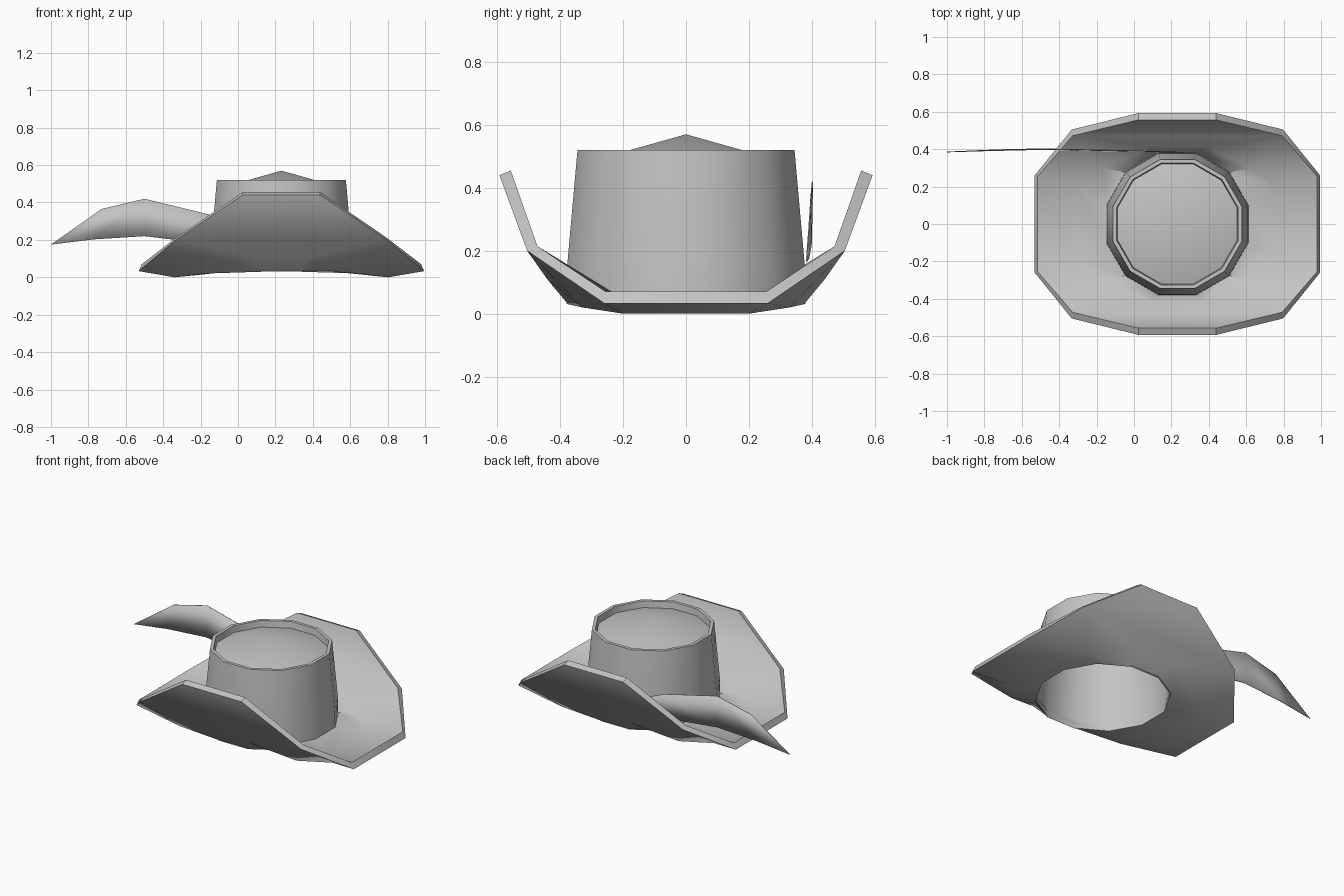
import bpy, bmesh, math

if "Cube" in bpy.data.objects:
    bpy.data.objects.remove(bpy.data.objects["Cube"])

CX = 0.232  # hat centre along x

felt = bpy.data.materials.new("grey_felt")
felt.diffuse_color = (0.55, 0.55, 0.55, 1)
felt.use_nodes = True
felt.node_tree.nodes["Principled BSDF"].inputs["Base Color"].default_value = felt.diffuse_color


def make(name, bm, angle=35, fix_normals=True):
    if fix_normals:
        bmesh.ops.recalc_face_normals(bm, faces=bm.faces)
    me = bpy.data.meshes.new(name)
    bm.to_mesh(me)
    bm.free()
    me.materials.append(felt)
    ob = bpy.data.objects.new(name, me)
    bpy.context.collection.objects.link(ob)
    bpy.ops.object.select_all(action='DESELECT')
    ob.select_set(True)
    bpy.context.view_layer.objects.active = ob
    bpy.ops.object.shade_smooth_by_angle(angle=math.radians(angle))
    return ob


def ring(bm, a, b, c):
    """Mirror three quadrant points into a 12 point ring (counter-clockwise)."""
    out = []
    for sx, sy, pts in ((1, 1, (c, b, a)), (-1, 1, (a, b, c)),
                        (-1, -1, (c, b, a)), (1, -1, (a, b, c))):
        out += [bm.verts.new((CX + sx * x, sy * y, z)) for x, y, z in pts]
    return out


def bridge(bm, r1, r2):
    n = len(r1)
    for i in range(n):
        j = (i + 1) % n
        bm.faces.new((r1[i], r1[j], r2[j], r2[i]))


def brim_skin(bm, outer, mid, hole):
    """One skin of the brim: folded side flaps, ends and the slope to the crown."""
    o, m, h = ring(bm, *outer), ring(bm, *mid), ring(bm, *hole)
    for k in (0, 6):
        i = [(k + n) % 12 for n in range(12)]
        # upturned flap and the slope under its fold line
        bm.faces.new((o[i[1]], o[i[2]], o[i[3]], o[i[4]]))
        bm.faces.new((o[i[1]], o[i[4]], m[i[3]], m[i[2]]))
        # corners
        bm.faces.new((o[i[1]], m[i[2]], m[i[1]]))
        bm.faces.new((o[i[4]], m[i[4]], m[i[3]]))
        bm.faces.new((o[i[0]], o[i[1]], m[i[1]], m[i[0]]))
        bm.faces.new((o[i[4]], o[i[5]], m[i[5]], m[i[4]]))
        # flat end
        bm.faces.new((o[i[5]], o[i[6]], m[i[6]], m[i[5]]))
    bridge(bm, m, h)
    return o, h


# Brim: lower and upper skins joined at the edge and the hole
bm = bmesh.new()
o1, h1 = brim_skin(bm,
                   ((0.207, 0.593, 0.44), (0.565, 0.505, 0.20), (0.763, 0.26, 0.033)),
                   ((0.15, 0.44, 0.108), (0.41, 0.33, 0.02), (0.57, 0.20, 0.0)),
                   ((0.10, 0.375, 0.03), (0.275, 0.275, 0.03), (0.375, 0.10, 0.03)))
o2, h2 = brim_skin(bm,
                   ((0.207, 0.557, 0.455), (0.56, 0.472, 0.214), (0.747, 0.255, 0.07)),
                   ((0.15, 0.41, 0.15), (0.39, 0.30, 0.06), (0.54, 0.19, 0.042)),
                   ((0.10, 0.375, 0.07), (0.275, 0.275, 0.06), (0.375, 0.10, 0.06)))
bridge(bm, o1, o2)
bridge(bm, h1, h2)
make("brim", bm)

# Crown: tapered 12-sided wall, thin lip and a sunken, pointed top
bm = bmesh.new()
rings = []
for apothem, z in ((0.38, 0.03), (0.377, 0.16), (0.345, 0.52), (0.325, 0.52), (0.32, 0.48)):
    r = apothem / math.cos(math.radians(15))
    rings.append([bm.verts.new((CX + r * math.cos(math.radians(15 + 30 * i)),
                                r * math.sin(math.radians(15 + 30 * i)), z))
                  for i in range(12)])
for lower, upper in zip(rings, rings[1:]):
    bridge(bm, lower, upper)
tip = bm.verts.new((CX, 0, 0.57))
for i in range(12):
    bm.faces.new((rings[-1][i], rings[-1][(i + 1) % 12], tip))
make("crown", bm, fix_normals=False)

# Feather: thin curved blade sweeping back from the crown
bm = bmesh.new()
tail = bm.verts.new((-1.0, 0.385, 0.175))
root = bm.verts.new((0.27, 0.383, 0.165))
top = [bm.verts.new(p) for p in ((-0.73, 0.397, 0.365), (-0.5, 0.402, 0.42), (-0.13, 0.395, 0.33))]
low = [bm.verts.new(p) for p in ((-0.77, 0.392, 0.203), (-0.5, 0.398, 0.22), (-0.13, 0.39, 0.175))]
bm.faces.new((tail, low[0], top[0]))
for i in range(2):
    bm.faces.new((low[i], low[i + 1], top[i + 1], top[i]))
bm.faces.new((low[2], root, top[2]))
feather = make("feather", bm)
thick = feather.modifiers.new("thickness", 'SOLIDIFY')
thick.thickness = 0.004
thick.offset = 0
